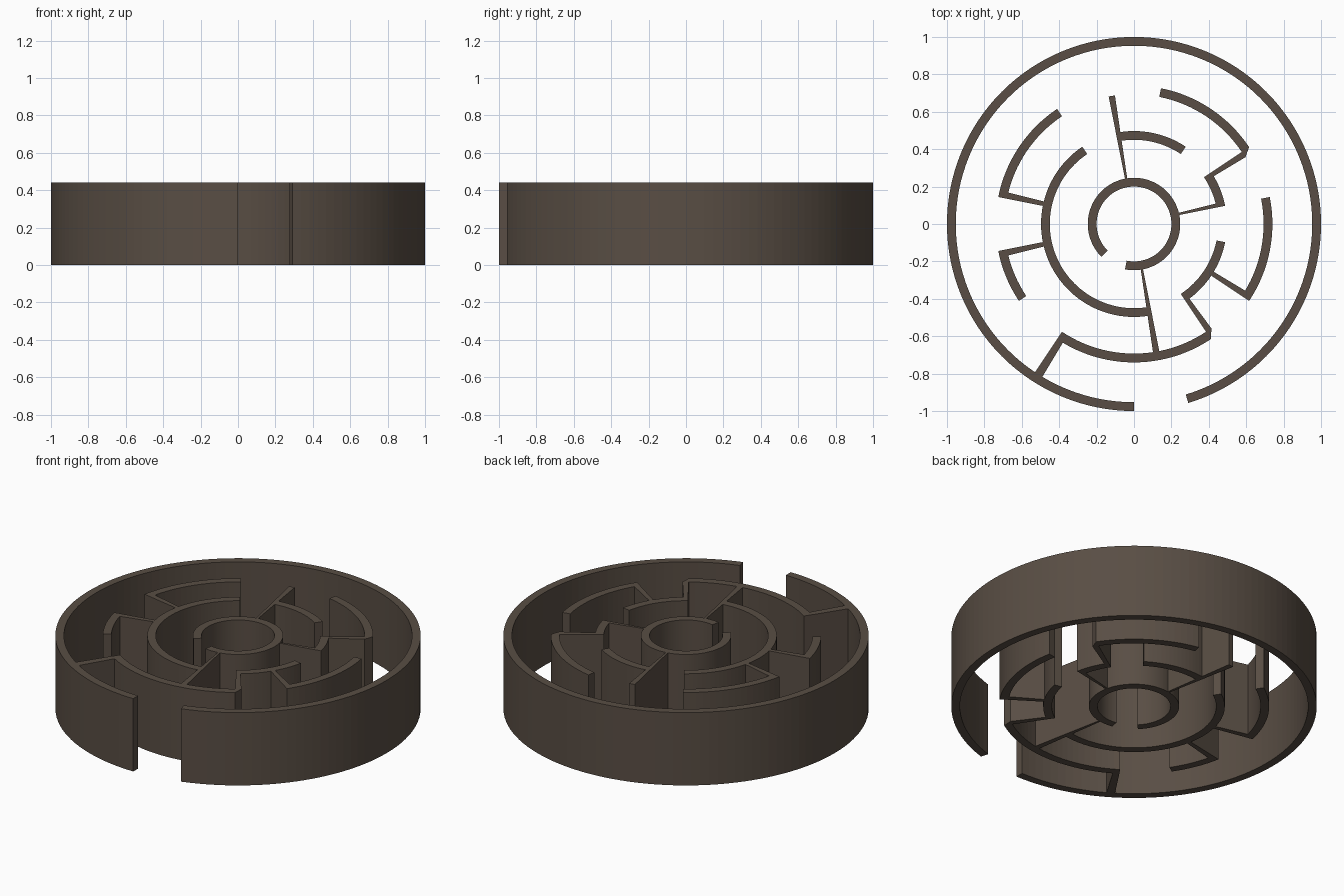
import bpy, bmesh, math

if "Cube" in bpy.data.objects:
    bpy.data.objects.remove(bpy.data.objects["Cube"])

HEIGHT = 0.44
STEP = 2 * math.pi / 128          # every wall starts and ends on a 128-part circle

stone = bpy.data.materials.new("brown_grey")
stone.diffuse_color = (0.100, 0.076, 0.058, 1)
stone.use_nodes = True
stone.node_tree.nodes["Principled BSDF"].inputs["Base Color"].default_value = stone.diffuse_color


def polar(r, n):
    return (r * math.cos(n * STEP), r * math.sin(n * STEP), 0)


def wall_object(name, footprints):
    """Raise flat footprints (each a list of connected polygons) into walls."""
    bm = bmesh.new()
    for polygons in footprints:
        faces = [bm.faces.new([bm.verts.new(p) for p in poly]) for poly in polygons]
        verts = list({v for f in faces for v in f.verts})
        bmesh.ops.remove_doubles(bm, verts=verts, dist=1e-5)
        faces = [f for f in bm.faces if not f.tag]
        raised = bmesh.ops.extrude_face_region(bm, geom=faces, use_keep_orig=True)["geom"]
        top = [g for g in raised if isinstance(g, bmesh.types.BMVert)]
        bmesh.ops.translate(bm, verts=top, vec=(0, 0, HEIGHT))
        for f in bm.faces:
            f.tag = True
    bmesh.ops.recalc_face_normals(bm, faces=bm.faces[:])
    mesh = bpy.data.meshes.new(name)
    bm.to_mesh(mesh)
    bm.free()
    mesh.materials.append(stone)
    obj = bpy.data.objects.new(name, mesh)
    bpy.context.collection.objects.link(obj)


def arc(r0, r1, a, b):
    return [[polar(r0, n), polar(r1, n), polar(r1, n + 1), polar(r0, n + 1)]
            for n in range(a, b)]


def spoke(r0, r1, n, r_end=None):
    """One-step wedge; r_end bevels its outer end up to an arc's tip."""
    low_r, high_r = r_end or (r1, r1)
    return [[polar(r0, n), polar(low_r, n), polar(high_r, n + 1), polar(r0, n + 1)]]


# Curved walls: inner radius, outer radius, arcs as (start step, end step)
RINGS = {
    "outer_wall": (0.953, 1.0, [(102, 224)]),
    "third_ring_wall": (0.693, 0.74, [(12, 28), (44, 60), (68, 76), (84, 108), (116, 132)]),
    "second_ring_wall": (0.45, 0.497, [(4, 12), (20, 36), (44, 100), (108, 124)]),
    "centre_wall": (0.20, 0.247, [(92, 208)]),
}
for name, (r0, r1, arcs) in RINGS.items():
    wall_object(name, [arc(r0, r1, a, b) for a, b in arcs])

# Straight walls joining the rings
wall_object("long_spokes", [spoke(0.245, 0.695, 35), spoke(0.245, 0.695, 99)])
wall_object("inner_spoke", [spoke(0.245, 0.452, 4)])
wall_object("middle_spokes", [
    spoke(0.495, 0.695, 59), spoke(0.495, 0.695, 68), spoke(0.495, 0.695, 116),
    spoke(0.495, 0, 11, (0.695, 0.74)), spoke(0.495, 0, 108, (0.74, 0.695))])
wall_object("outer_spoke", [spoke(0.738, 0.955, 84)])
